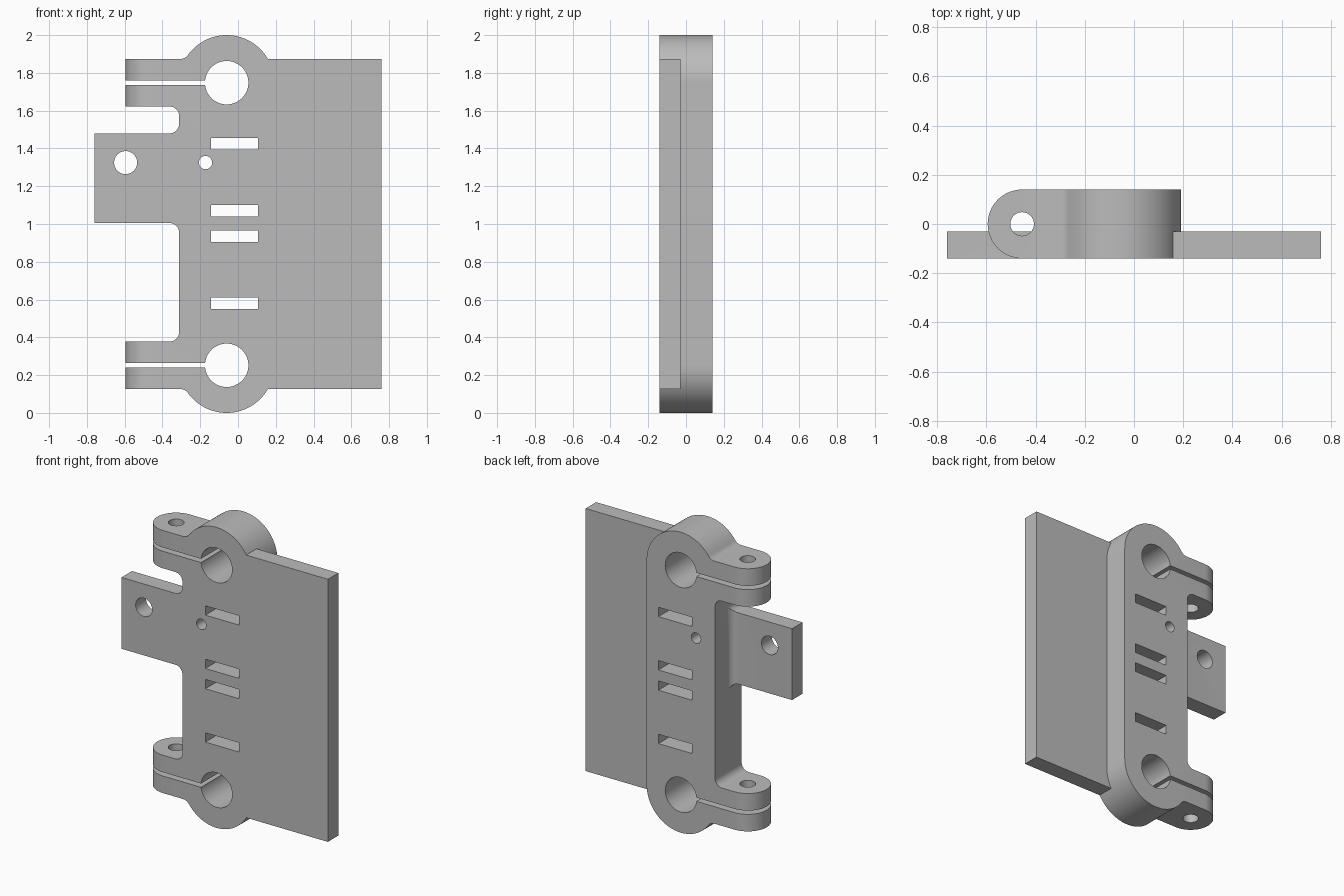
import bpy
import bmesh
from math import sin, cos, radians, sqrt, degrees, atan2
from mathutils import Vector

if "Cube" in bpy.data.objects:
    bpy.data.objects.remove(bpy.data.objects["Cube"], do_unlink=True)

grey = bpy.data.materials.new("plain grey")
grey.use_nodes = True
grey.diffuse_color = (0.5, 0.5, 0.5, 1)
grey.node_tree.nodes["Principled BSDF"].inputs["Base Color"].default_value = grey.diffuse_color

# Main dimensions
BACK, PLATE_BACK = 0.14, -0.03
BORE_X, BOSS_R, BORE_R = -0.06, 0.252, 0.115
TOP, BOTTOM = 2 - BOSS_R, BOSS_R
HALF = BOSS_R / 2            # half height of clamp ears
SIDE = BORE_X - BOSS_R       # left wall of the body
EAR_X, EAR_MID = -0.595, -0.455
TAB_X, TAB_LOW, TAB_HIGH = -0.76, 1.005, 1.48
PLATE_X = 0.76
FILLET = 0.05


def arc(cx, cy, r, start, end, steps=12):
    angles = [radians(start + (end - start) * i / steps) for i in range(steps + 1)]
    return [(cx + r * cos(a), cy + r * sin(a)) for a in angles]


def prism(name, outline, low, high, axis):
    """Extrude a 2D outline along y (outline in x, z) or along z (outline in x, y)."""
    def place(p, d):
        return (p[0], d, p[1]) if axis == "y" else (p[0], p[1], d)
    bm = bmesh.new()
    base = bm.faces.new([bm.verts.new(place(p, low)) for p in outline])
    top = bmesh.ops.extrude_face_region(bm, geom=[base])["geom"]
    shift = Vector(place((0, 0), high - low))
    bmesh.ops.translate(bm, vec=shift, verts=[v for v in top if isinstance(v, bmesh.types.BMVert)])
    bmesh.ops.recalc_face_normals(bm, faces=bm.faces)
    mesh = bpy.data.meshes.new(name)
    bm.to_mesh(mesh)
    bm.free()
    mesh.materials.append(grey)
    obj = bpy.data.objects.new(name, mesh)
    bpy.context.collection.objects.link(obj)
    return obj


def box(x0, x1, z0, z1):
    return [(x0, z0), (x1, z0), (x1, z1), (x0, z1)]


def circle(x, z, r):
    return arc(x, z, r, 0, 360, 48)[:-1]


# Upper clamp contour, from the plate edge over the boss to the ear tip
blend_z = HALF + FILLET
blend_x = sqrt((BOSS_R + FILLET) ** 2 - blend_z ** 2)
blend_angle = degrees(atan2(blend_z, -blend_x))
boss_edge = arc(BORE_X, TOP, BOSS_R, 30, blend_angle, 32)
ear_blend = arc(BORE_X - blend_x, TOP + blend_z, FILLET, blend_angle - 180, -90, 8)
clamp = boss_edge + ear_blend + [(EAR_X, TOP + HALF), (EAR_X, TOP - HALF)]
clamp += arc(SIDE - FILLET, TOP - HALF - FILLET, FILLET, 90, 0)
lower_clamp = [(x, 2 - z) for x, z in reversed(clamp)]

# Side tab contour with rounded inner corners
tab = arc(SIDE - FILLET, TAB_HIGH + FILLET, FILLET, 0, -90)
tab += [(TAB_X, TAB_HIGH), (TAB_X, TAB_LOW)]
tab += arc(SIDE - FILLET, TAB_LOW - FILLET, FILLET, 90, 0)

plate_edge = [(PLATE_X, BOTTOM - HALF), (PLATE_X, TOP + HALF)]
bracket = prism("clamp_bracket", clamp + tab + lower_clamp + plate_edge, -BACK, BACK, "y")

cutters = []

# Thin the right-hand plate behind the rounded body
right = arc(BORE_X, BOTTOM, BOSS_R, -30, 0, 10) + arc(BORE_X, TOP, BOSS_R, 0, 30, 10)
right = [(right[0][0], -0.2)] + right + [(right[-1][0], 2.2), (1, 2.2), (1, -0.2)]
cutters.append(prism("plate_relief", right, PLATE_BACK, 0.3, "y"))

# Thin the tab, with a fillet against the body wall
wall = SIDE - 0.0003
relief = [(wall, 0.3)] + arc(wall - FILLET, PLATE_BACK + FILLET, FILLET, 0, -90)
relief += [(-1, PLATE_BACK), (-1, 0.3)]
cutters.append(prism("tab_relief", relief, TAB_LOW - 0.07, TAB_HIGH + 0.07, "z"))

# Bores, slits, rounded ear tips and screw holes of both clamps
tip = [(EAR_MID, -0.3)] + arc(EAR_MID, 0, BACK, 270, 90, 32)
tip += [(EAR_MID, 0.3), (-0.9, 0.3), (-0.9, -0.3)]
for z in (TOP, BOTTOM):
    cutters.append(prism("ear_rounding", tip, z - 0.15, z + 0.15, "z"))
    cutters.append(prism("screw_hole", circle(EAR_MID, 0, 0.048), z - 0.15, z + 0.15, "z"))
    cutters.append(prism("bore", circle(BORE_X, z, BORE_R), -0.3, 0.3, "y"))
    cutters.append(prism("slit", box(-0.8, BORE_X, z - 0.0125, z + 0.0125), -0.3, 0.3, "y"))

# Strap slots and round holes
for z in (1.425, 1.07, 0.935, 0.58):
    cutters.append(prism("slot", box(-0.142, 0.105, z - 0.031, z + 0.031), -0.3, 0.3, "y"))
for x, r in ((-0.595, 0.061), (-0.172, 0.035)):
    cutters.append(prism("round_hole", circle(x, 1.325, r), -0.3, 0.3, "y"))

bpy.ops.object.select_all(action="DESELECT")
bpy.context.view_layer.objects.active = bracket
bracket.select_set(True)
for cutter in cutters:
    cutter.hide_render = True
    mod = bracket.modifiers.new(cutter.name, "BOOLEAN")
    mod.operation = "DIFFERENCE"
    mod.solver = "EXACT"
    mod.object = cutter
    bpy.ops.object.modifier_apply(modifier=mod.name)
    bpy.data.objects.remove(cutter, do_unlink=True)

bpy.ops.object.shade_smooth_by_angle(angle=radians(30))
